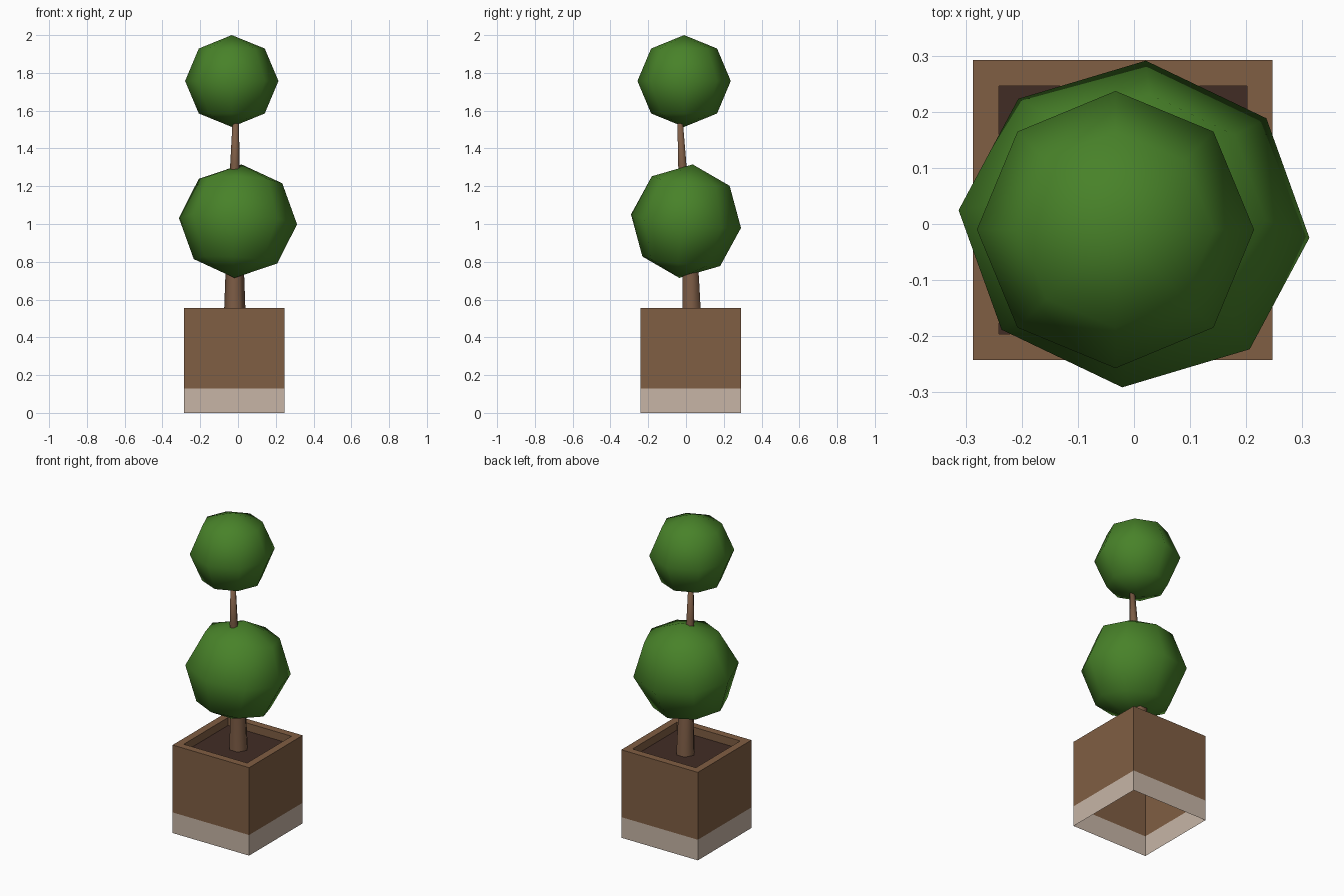
import bpy, bmesh, math
from mathutils import Matrix, Vector, Euler

if "Cube" in bpy.data.objects:
    bpy.data.objects.remove(bpy.data.objects["Cube"])


def material(name, rgb):
    lin = [((c / 255 + 0.055) / 1.055) ** 2.4 for c in rgb]
    m = bpy.data.materials.new(name)
    m.diffuse_color = (*lin, 1)
    m.use_nodes = True
    m.node_tree.nodes["Principled BSDF"].inputs["Base Color"].default_value = m.diffuse_color
    return m


WOOD = material("planter brown", (128, 94, 67))
BAND = material("pale band", (199, 181, 166))
SOIL = material("dark soil", (65, 44, 37))
BARK = material("bark brown", (126, 93, 70))
LEAF = material("leaf green", (72, 130, 41))


def finish(name, bm, mats, smooth=False):
    me = bpy.data.meshes.new(name)
    for f in bm.faces:
        f.smooth = smooth
    bm.to_mesh(me)
    bm.free()
    for m in mats:
        me.materials.append(m)
    ob = bpy.data.objects.new(name, me)
    bpy.context.collection.objects.link(ob)
    return ob


def loft(bm, rings, mat_ids):
    """Bridge successive rings of vertices with quads."""
    rings = [[bm.verts.new(p) for p in r] for r in rings]
    n = len(rings[0])
    for k, (a, b) in enumerate(zip(rings, rings[1:])):
        for i in range(n):
            j = (i + 1) % n
            bm.faces.new((a[i], a[j], b[j], b[i])).material_index = mat_ids[k]
    return rings


# Planter: open-bottomed shell with band, rim, inner lip
CX, CY = -0.02, 0.025


def square(h, z):
    return [(CX + sx * h, CY + sy * h, z) for sx, sy in ((-1, -1), (1, -1), (1, 1), (-1, 1))]


O, I, TOP, SOIL_Z = 0.267, 0.221, 0.555, 0.505
bm = bmesh.new()
loft(bm, [square(O, 0), square(O, 0.13), square(O, TOP), square(I, TOP), square(I, SOIL_Z)],
     [1, 0, 0, 0])
finish("planter", bm, [WOOD, BAND])

# Soil surface
bm = bmesh.new()
bm.faces.new([bm.verts.new(p) for p in square(I, SOIL_Z)])
finish("soil", bm, [SOIL])

# Trunk: leaning, tapering six-sided stem (x, y, z, radius)
stem = [(-0.017, 0.03, 0.50, 0.058), (-0.017, 0.025, 0.72, 0.05),
        (-0.016, -0.02, 1.32, 0.025), (-0.012, -0.032, 1.56, 0.016)]
bm = bmesh.new()
rings = loft(bm, [[(x + r * math.cos(i * math.pi / 3), y + r * math.sin(i * math.pi / 3), z)
                   for i in range(6)] for x, y, z, r in stem], [0] * 3)
bm.faces.new(rings[-1])
finish("trunk", bm, [BARK], smooth=True)


# Foliage: low-poly clipped balls
def ball(name, centre, radii, tilt):
    bm = bmesh.new()
    bmesh.ops.create_uvsphere(bm, u_segments=8, v_segments=4, radius=1)
    rot = Euler([math.radians(a) for a in tilt]).to_matrix().to_4x4()
    bm.transform(Matrix.Translation(centre) @ rot @ Matrix.Diagonal(Vector((*radii, 1))))
    finish(name, bm, [LEAF], smooth=True)


ball("lower_foliage", (0, 0, 1.015), (0.314, 0.294, 0.303), (-7, 3, -4.5))
ball("upper_foliage", (-0.033, -0.01, 1.757), (0.247, 0.247, 0.243), (0, 0, 0))
